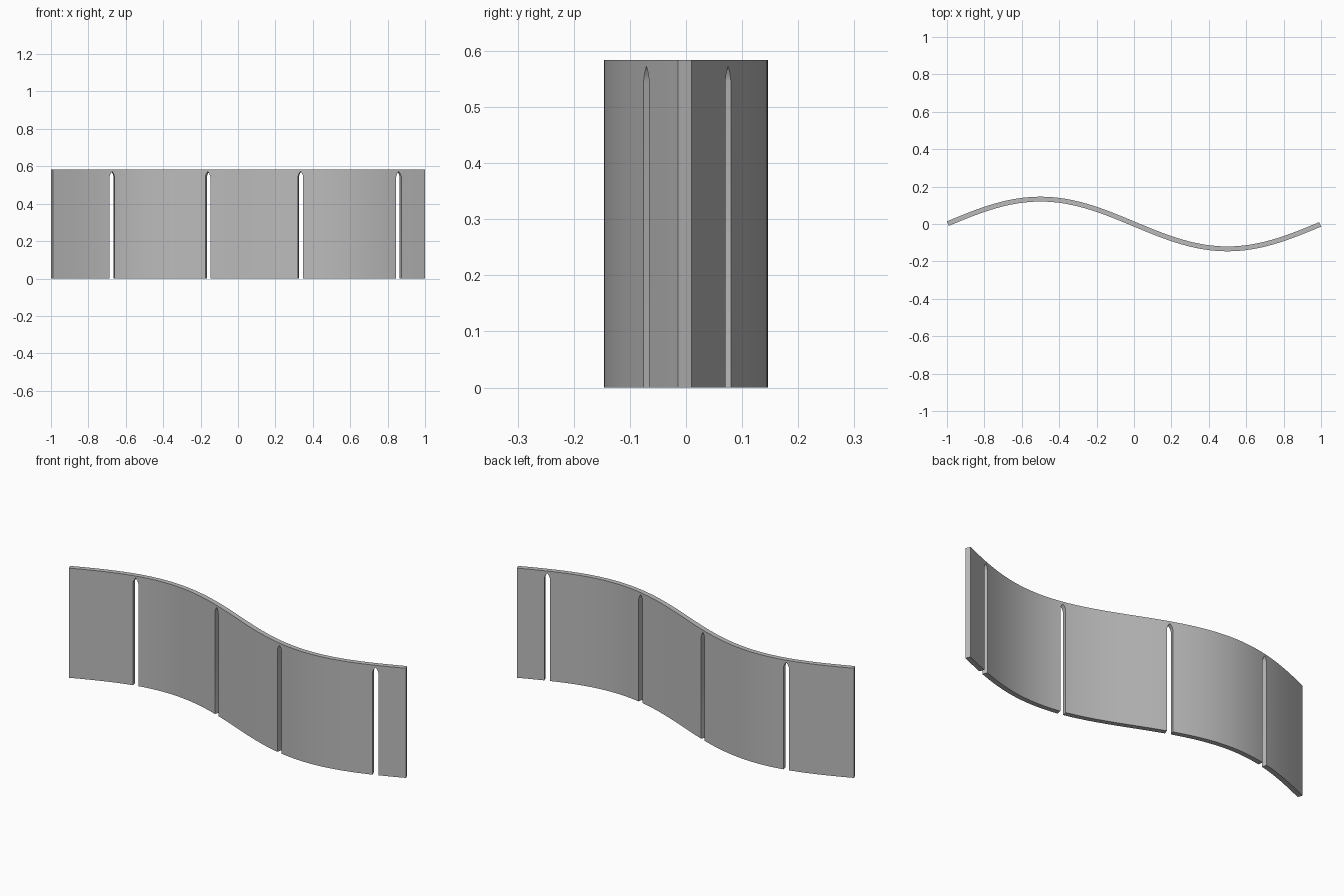
import bpy, bmesh, math

if "Cube" in bpy.data.objects:
    bpy.data.objects.remove(bpy.data.objects["Cube"])

AMP, HALF_T = 0.133, 0.013      # wave amplitude, half wall thickness
TOP, SHOULDER, APEX = 0.584, 0.545, 0.573
END = 0.995
SLOTS = [-0.676, -0.157, 0.337, 0.855]
SLOT_HALF = 0.0145              # half slot width along the wall
STEPS = 64


def point(x, side, z):
    """Point on the wavy wall; side -1 = front, +1 = back."""
    slope = -AMP * math.pi * math.cos(math.pi * x)
    n = math.hypot(1, slope)
    return (x - side * HALF_T * slope / n,
            -AMP * math.sin(math.pi * x) + side * HALF_T / n, z)


def half_width(c):
    slope = AMP * math.pi * math.cos(math.pi * c)
    return SLOT_HALF / math.hypot(1, slope)


bm = bmesh.new()


def face(*pts):
    bm.faces.new([bm.verts.new(p) for p in pts])


# Columns along the wall: regular steps plus the pointed slot outlines
slots = [(c, half_width(c)) for c in SLOTS]
cols = [-END + 2 * END * i / STEPS for i in range(STEPS + 1)]
cols = [x for x in cols if all(abs(x - c) > w + 0.004 for c, w in slots)]
for c, w in slots:
    cols += [c + k * w for k in (-1, -0.6, 0, 0.6, 1)]
cols.sort()


def arch(x):
    """Underside height of the upper band at x."""
    for c, w in slots:
        t = abs(x - c) / w
        if t < 0.1:
            return APEX
        if t < 0.9:
            return SHOULDER + 0.016
    return SHOULDER


for a, b in zip(cols, cols[1:]):
    mid = (a + b) / 2
    in_slot = any(abs(mid - c) < w for c, w in slots)
    za, zb = arch(a), arch(b)
    for s in (-1, 1):
        # Upper band, and lower panel between the slots
        face(point(a, s, za), point(b, s, zb), point(b, s, TOP), point(a, s, TOP))
        if not in_slot:
            face(point(a, s, 0), point(b, s, 0), point(b, s, zb), point(a, s, za))
    face(point(a, -1, TOP), point(b, -1, TOP), point(b, 1, TOP), point(a, 1, TOP))
    ua, ub = (za, zb) if in_slot else (0, 0)
    face(point(a, -1, ua), point(b, -1, ub), point(b, 1, ub), point(a, 1, ua))

# Slot jambs and wall ends
for x in [c + k * w for c, w in slots for k in (-1, 1)] + [-END, END]:
    face(point(x, -1, 0), point(x, 1, 0), point(x, 1, SHOULDER), point(x, -1, SHOULDER))
for x in (-END, END):
    face(point(x, -1, SHOULDER), point(x, 1, SHOULDER), point(x, 1, TOP), point(x, -1, TOP))

bmesh.ops.remove_doubles(bm, verts=bm.verts, dist=0.0002)
bmesh.ops.recalc_face_normals(bm, faces=bm.faces)
mesh = bpy.data.meshes.new("wavy_wall")
bm.to_mesh(mesh)
bm.free()

wall = bpy.data.objects.new("wavy_wall", mesh)
bpy.context.collection.objects.link(wall)
mat = bpy.data.materials.new("plain_grey")
mat.diffuse_color = (0.5, 0.5, 0.5, 1)
mat.use_nodes = True
mat.node_tree.nodes["Principled BSDF"].inputs["Base Color"].default_value = mat.diffuse_color
mesh.materials.append(mat)

bpy.context.view_layer.objects.active = wall
wall.select_set(True)
bpy.ops.object.shade_smooth_by_angle(angle=math.radians(30))
